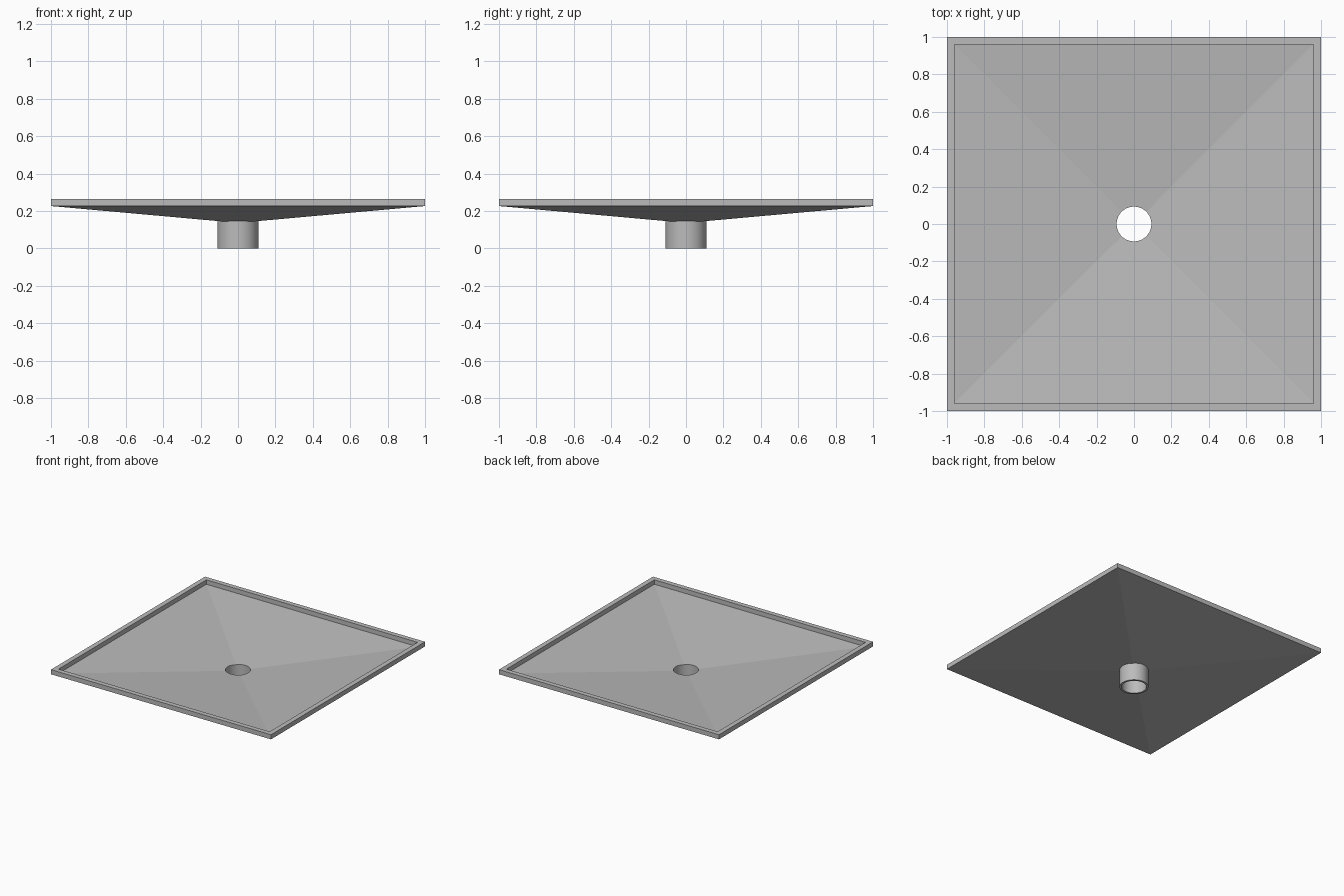
import bpy, bmesh, math

if "Cube" in bpy.data.objects:
    bpy.data.objects.remove(bpy.data.objects["Cube"])

SEG = 64                      # sides of the drain, multiple of 4
Q = SEG // 4
R_IN, R_OUT = 0.093, 0.109    # drain pipe radii
HALF, INNER = 1.0, 0.96       # outer and inner half width of the rim
TOP, EDGE = 0.264, 0.226      # rim top and rim bottom
SLOPE = 0.09                  # fall towards the drain
THICK = 0.005

grey = bpy.data.materials.new("mid_grey")
grey.diffuse_color = (0.5, 0.5, 0.5, 1)
grey.use_nodes = True
grey.node_tree.nodes["Principled BSDF"].inputs["Base Color"].default_value = grey.diffuse_color


def fall(x, y, lift=0.0):
    """Height of the four-way sloping floor."""
    return EDGE - SLOPE * (HALF - max(abs(x), abs(y))) + lift


def circle(bm, r, height):
    pts = []
    for i in range(SEG):
        a = math.pi / 4 + math.tau * i / SEG
        x, y = r * math.cos(a), r * math.sin(a)
        pts.append(bm.verts.new((x, y, height(x, y))))
    return pts


def square(bm, h, z):
    return [bm.verts.new((sx * h, sy * h, z))
            for sx, sy in ((1, 1), (-1, 1), (-1, -1), (1, -1))]


def bridge(bm, a, b):
    n = len(a)
    for i in range(n):
        j = (i + 1) % n
        bm.faces.new((a[i], a[j], b[j], b[i]))


def slopes(bm, sq, ring):
    """Four flat slopes between a square and the drain hole."""
    for k in range(4):
        arc = [ring[(k * Q + i) % SEG] for i in range(Q + 1)]
        bm.faces.new([sq[(k + 1) % 4], sq[k]] + arc)


def finish(bm, name):
    bmesh.ops.recalc_face_normals(bm, faces=bm.faces)
    me = bpy.data.meshes.new(name)
    bm.to_mesh(me)
    bm.free()
    me.materials.append(grey)
    ob = bpy.data.objects.new(name, me)
    bpy.context.collection.objects.link(ob)
    return ob


# Tray: rim, sloping floor and underside
bm = bmesh.new()
bottom = square(bm, HALF, EDGE)
outer = square(bm, HALF, TOP)
inner = square(bm, INNER, TOP)
floor = square(bm, INNER, fall(INNER, 0, THICK))
hole_top = circle(bm, R_IN, lambda x, y: fall(x, y, THICK))
hole_low = circle(bm, R_IN, fall)
bridge(bm, bottom, outer)
bridge(bm, outer, inner)
bridge(bm, inner, floor)
slopes(bm, floor, hole_top)
bridge(bm, hole_top, hole_low)
slopes(bm, bottom, hole_low)
finish(bm, "shower_tray")

# Drain pipe, its top following the underside
bm = bmesh.new()
rings = [circle(bm, R_OUT, fall), circle(bm, R_OUT, lambda x, y: 0.0),
         circle(bm, R_IN, lambda x, y: 0.0), circle(bm, R_IN, fall)]
for i in range(4):
    bridge(bm, rings[i], rings[(i + 1) % 4])
pipe = finish(bm, "drain_pipe")
bpy.context.view_layer.objects.active = pipe
pipe.select_set(True)
bpy.ops.object.shade_smooth_by_angle(angle=math.radians(30))
